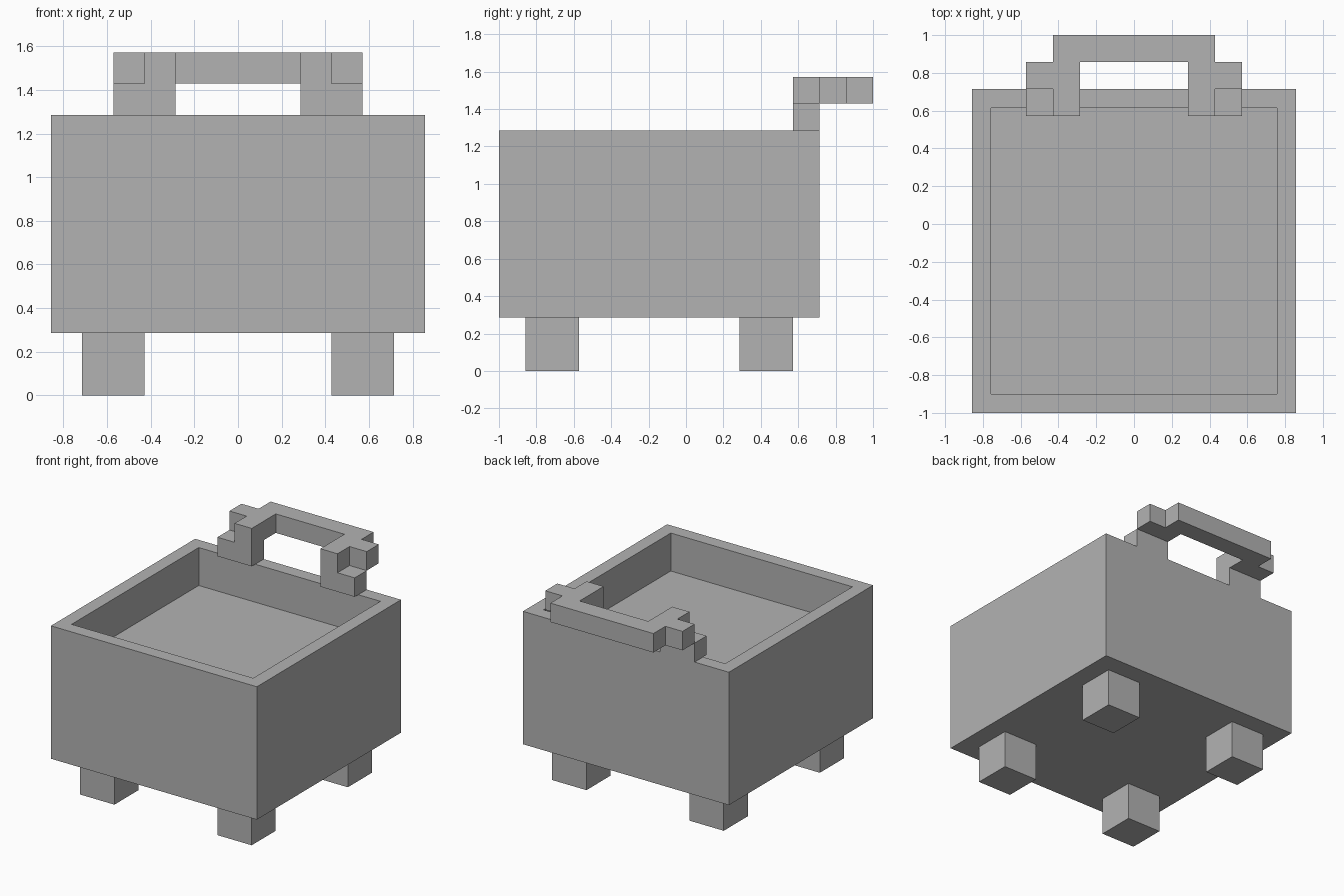
import bpy
import bmesh
from mathutils import Vector

U = 1 / 7  # grid step that every part snaps to

if "Cube" in bpy.data.objects:
    bpy.data.objects.remove(bpy.data.objects["Cube"], do_unlink=True)

grey = bpy.data.materials.new("plain_grey")
grey.use_nodes = True
colour = (0.45, 0.45, 0.45, 1)
grey.diffuse_color = colour
grey.node_tree.nodes["Principled BSDF"].inputs["Base Color"].default_value = colour


def finish(name, bm):
    bmesh.ops.recalc_face_normals(bm, faces=bm.faces[:])
    mesh = bpy.data.meshes.new(name)
    bm.to_mesh(mesh)
    bm.free()
    mesh.materials.append(grey)
    obj = bpy.data.objects.new(name, mesh)
    bpy.context.collection.objects.link(obj)
    return obj


def prism(outline, z0, z1):
    """Extrude a plan outline, given in grid steps, from z0 to z1."""
    bm = bmesh.new()
    base = bm.faces.new([bm.verts.new((x * U, y * U, z0 * U)) for x, y in outline])
    top = bmesh.ops.extrude_face_region(bm, geom=[base], use_keep_orig=True)["geom"]
    verts = [v for v in top if isinstance(v, bmesh.types.BMVert)]
    bmesh.ops.translate(bm, verts=verts, vec=(0, 0, (z1 - z0) * U))
    return bm


def box(x0, x1, y0, y1, z0, z1):
    return prism([(x0, y0), (x1, y0), (x1, y1), (x0, y1)], z0, z1)


# Open tub: inset the top for the rim, then sink it for the cavity
tub = box(-6, 6, -7, 5, 2, 9)
bmesh.ops.recalc_face_normals(tub, faces=tub.faces[:])
top = max(tub.faces, key=lambda f: f.calc_center_median().z)
bmesh.ops.inset_individual(tub, faces=[top], thickness=U)
floor = bmesh.ops.extrude_discrete_faces(tub, faces=[top])["faces"][0]
bmesh.ops.translate(tub, verts=floor.verts[:], vec=Vector((0, 0, -2 * U)))
finish("tub", tub)

# Four legs and the two handle posts
for side, x0, x1 in (("left", 3, 5), ("right", -5, -3)):
    finish("front_leg_" + side, box(x0, x1, -6, -4, 0, 2))
    finish("back_leg_" + side, box(x0, x1, 2, 4, 0, 2))
for side, x0, x1 in (("left", 2, 4), ("right", -4, -2)):
    finish("handle_post_" + side, box(x0, x1, 4, 5, 9, 10))

# Stepped handle loop, mirrored from its left half
half = [(2, 6), (2, 4), (3, 4), (3, 5), (4, 5), (4, 6), (3, 6), (3, 7)]
finish("handle", prism(half + [(-x, y) for x, y in reversed(half)], 10, 11))
